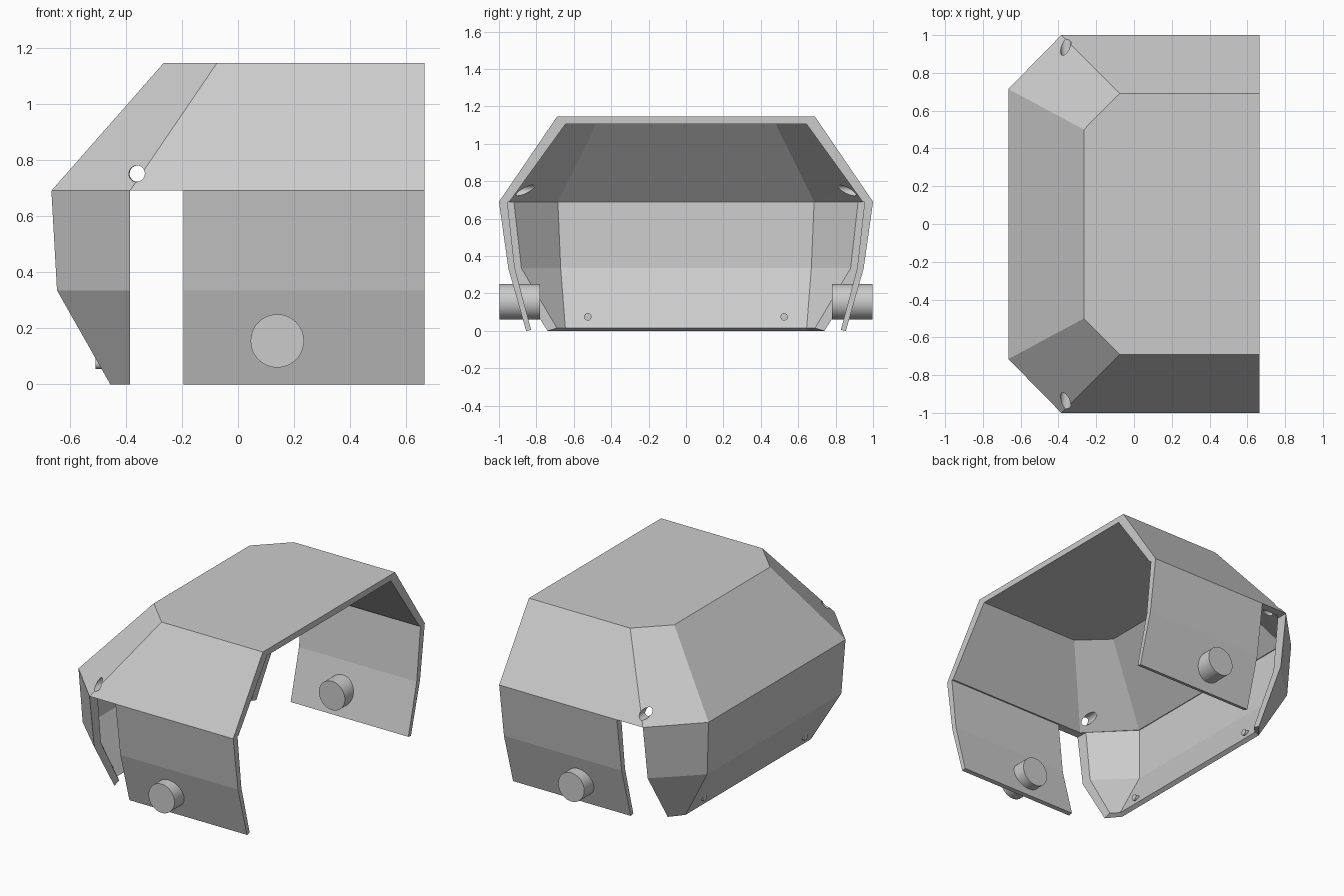
import bpy
import math
from mathutils import Vector

if "Cube" in bpy.data.objects:
    bpy.data.objects.remove(bpy.data.objects["Cube"], do_unlink=True)

grey = bpy.data.materials.new("plain_grey")
grey.use_nodes = True
grey.diffuse_color = (0.6, 0.6, 0.6, 1)
grey.node_tree.nodes["Principled BSDF"].inputs["Base Color"].default_value = (0.6, 0.6, 0.6, 1)


def shell(name, outer, inner, faces):
    """Solid between two matching surfaces, with walls along the open border."""
    n = len(outer)
    edges = {(f[i], f[(i + 1) % len(f)]) for f in faces for i in range(len(f))}
    walls = [(b, a, a + n, b + n) for a, b in edges if (b, a) not in edges]
    lining = [tuple(i + n for i in reversed(f)) for f in faces]
    mesh = bpy.data.meshes.new(name)
    mesh.from_pydata(outer + inner, [], faces + lining + walls)
    mesh.materials.append(grey)
    ob = bpy.data.objects.new(name, mesh)
    bpy.context.collection.objects.link(ob)
    return ob


def band(columns, rows):
    """Quads joining rows of points listed from top to bottom."""
    return [(r * columns + c, (r + 1) * columns + c,
             (r + 1) * columns + c + 1, r * columns + c + 1)
            for r in range(rows - 1) for c in range(columns - 1)]


def mirrored(half, z):
    """Complete an outline given for +y by adding its -y half."""
    return [(x, y, z) for x, y in half] + [(x, -y, z) for x, y in reversed(half)]


def cylinder(name, radius, start, end, sides=48):
    start, end = Vector(start), Vector(end)
    axis = end - start
    bpy.ops.mesh.primitive_cylinder_add(
        vertices=sides, radius=radius, depth=axis.length, location=(start + end) / 2,
        rotation=axis.to_track_quat('Z', 'Y').to_euler())
    ob = bpy.context.object
    ob.name = name
    ob.data.materials.append(grey)
    bpy.ops.object.shade_smooth_by_angle(angle=math.radians(35))
    return ob


# Faceted hood, open at one end
outer = (mirrored([(0.665, 0.69), (-0.075, 0.69), (-0.265, 0.5)], 1.145)
         + mirrored([(0.665, 1.0), (-0.385, 1.0), (-0.665, 0.715)], 0.69))
inner = (mirrored([(0.665, 0.645), (-0.06, 0.645), (-0.235, 0.48)], 1.105)
         + mirrored([(0.665, 0.945), (-0.36, 0.945), (-0.615, 0.685)], 0.69))
hood = shell("hood", outer, inner, band(6, 2) + [(0, 1, 2, 3, 4, 5)])

# Holes through the hood corners
for side in (-1, 1):
    cutter = cylinder("hole_cutter", 0.029, (-0.365, side * 1.1, 0.75),
                      (-0.355, side * 0.75, 0.752), 32)
    cutter.hide_render = True
    cut = hood.modifiers.new("hole", 'BOOLEAN')
    cut.operation = 'DIFFERENCE'
    cut.solver = 'EXACT'
    cut.object = cutter
    bpy.context.view_layer.objects.active = hood
    bpy.ops.object.modifier_apply(modifier=cut.name)
    bpy.data.objects.remove(cutter, do_unlink=True)

# Bent end panel with folded corners
outer = (mirrored([(-0.385, 1.0), (-0.665, 0.715)], 0.69)
         + mirrored([(-0.385, 0.95), (-0.645, 0.70)], 0.335)
         + mirrored([(-0.385, 0.74), (-0.455, 0.655)], 0))
inner = (mirrored([(-0.385, 0.92), (-0.62, 0.685)], 0.69)
         + mirrored([(-0.385, 0.88), (-0.605, 0.67)], 0.335)
         + mirrored([(-0.385, 0.69), (-0.43, 0.645)], 0.015))
shell("end_panel", outer, inner, band(4, 3))

# Side flaps with round pegs, and small studs in the end panel
for side, label in ((-1, "front"), (1, "back")):
    ends = (0.665, -0.195)[::side]
    outer = [(x, side * y, z) for y, z in ((1.0, 0.69), (0.95, 0.335), (0.855, 0)) for x in ends]
    inner = [(x, side * y, z) for y, z in ((0.955, 0.69), (0.915, 0.335), (0.828, 0.005)) for x in ends]
    shell(label + "_flap", outer, inner, band(2, 3))
    cylinder(label + "_peg", 0.095, (0.14, side * 0.78, 0.155), (0.14, side * 0.998, 0.155))
    cylinder(label + "_stud", 0.02, (-0.44, side * 0.525, 0.075), (-0.507, side * 0.525, 0.075), 24)
